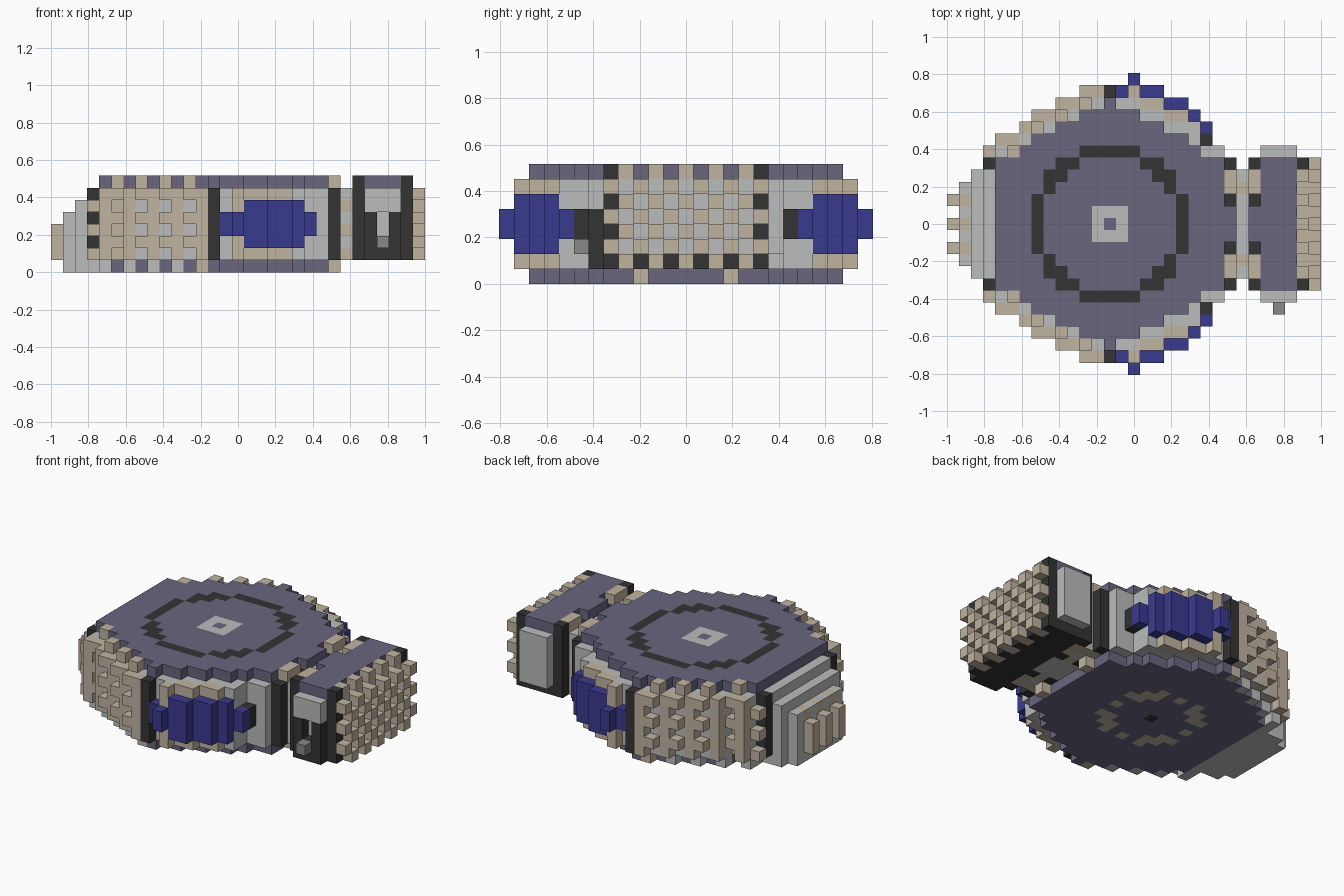
import bpy
import bmesh
from math import hypot

cube = bpy.data.objects.get("Cube")
if cube:
    bpy.data.objects.remove(cube)

V = 2 / 31          # edge of one block
HUB = 13            # column of the hull centre


def linear(c):
    c /= 255
    return c / 12.92 if c <= 0.04045 else ((c + 0.055) / 1.055) ** 2.4


def material(name, r, g, b):
    m = bpy.data.materials.new(name)
    m.use_nodes = True
    col = (linear(r), linear(g), linear(b), 1)
    m.diffuse_color = col
    bsdf = next(n for n in m.node_tree.nodes if n.type == 'BSDF_PRINCIPLED')
    bsdf.inputs["Base Color"].default_value = col
    return m


MATS = {
    "purple": material("slate purple", 106, 102, 127),
    "beige": material("warm beige", 192, 180, 160),
    "grey": material("light grey", 186, 189, 188),
    "dark": material("charcoal", 51, 51, 51),
    "blue": material("deep blue", 58, 58, 143),
    "steel": material("mid grey", 136, 136, 136),
}
blocks = {}         # (column, row, level) -> (part, colour)


def put(part, colour, i, j, k):
    """Fill a block range; each range is a number or an inclusive pair."""
    spans = [(s, s) if isinstance(s, int) else s for s in (i, j, k)]
    for a in range(spans[0][0], spans[0][1] + 1):
        for b in range(spans[1][0], spans[1][1] + 1):
            for c in range(spans[2][0], spans[2][1] + 1):
                blocks[a, b, c] = (part, colour)


def both(part, colour, i, j, k):
    """Fill on the front and the back."""
    lo, hi = (j, j) if isinstance(j, int) else j
    put(part, colour, i, (lo, hi), k)
    put(part, colour, i, (-hi, -lo), k)


# Hull core, following the outline half depth of each column
outline = [6, 7, 7, 8, 9, 9, 10, 10, 11, 11, 11, 10, 11, 10, 10, 9, 9, 8, 6, 6]
depth = {i + 3: d for i, d in enumerate(outline)}
for i, d in depth.items():
    w = d if i in (14, 20, 21, 22) else d - 1
    put("hull", "grey", i, (-w, w), (1, 6))

# Top and bottom plates
for row in range(11):
    half = 9 if row < 6 else {6: 7, 7: 6, 8: 4, 9: 2, 10: 0}[row]
    both("top_plate", "purple", (HUB - half, HUB + half), row, 7)
    both("bottom_plate", "purple", (HUB - half, HUB + half), row, 0)

# Rings and hubs on the plates
for a in range(-6, 7):
    for b in range(-6, 7):
        r = round(hypot(a, b))
        if r == 6:
            put("top_plate", "dark", HUB + a, b, 7)
        if r == 4 and min(abs(a), abs(b)) != 1:
            put("bottom_plate", "beige", HUB + a, b, 0)
put("top_plate", "grey", (HUB - 1, HUB + 1), (-1, 1), 7)
put("top_plate", "purple", HUB, 0, 7)
put("bottom_plate", "dark", HUB, 0, 0)

# Ribbed and studded side walls
for i in range(4, HUB):
    d = depth[i]
    if i % 2 == 0:
        both("side_ribs", "beige", i, d, (1, 6))
        both("side_ribs", "grey", i, d - 1, 0)
    else:
        both("side_ribs", "beige" if i < 7 else "grey", i, d - 1, (1, 6))
        both("side_ribs", "beige", i, d - 1, 7)
        for k in (2, 4, 6):
            both("side_ribs", "beige", i, d, k)
both("side_ribs", "beige", HUB - 1, 10, 0)
for k in (1, 3, 5):
    both("side_ribs", "beige", 3, 6, k)

# Stepped exhaust block at the hull end
for i, half, top in ((1, 3, 4), (2, 4, 5), (3, 4, 6)):
    put("exhaust", "grey", i, (-half, half), (0, top))
put("exhaust", "grey", 4, (-5, 5), 0)
for j in (-2, 0, 2):
    put("exhaust", "beige", 1, j, (1, 4))
    put("exhaust", "beige", 0, j, (1, 3))

# Dark posts framing the wall sections
both("posts", "dark", 3, 5, (1, 6))
both("posts", "dark", HUB, 11, (1, 6))

# Bulging side windows with beige surrounds
for i in range(15, 20):
    both("window_frame", "beige", i, depth[i], (1, 6))
both("window_frame", "dark", 21, 7, (3, 4))
for i in range(14, 22):
    d = depth[i] + (2 if i == 21 else 1)
    both("window", "blue", i, d, (2, 5) if 16 <= i <= 20 else (3, 4))

# Neck between hull and side pod
for i in (23, 25):
    put("neck", "grey", i, (-1, 1), (1, 6))
    put("neck", "purple", i, (-1, 1), 7)
    both("neck", "beige", i, (3, 4), (1, 7))
    both("neck", "dark", i, 2, (1, 6))
    both("neck", "dark", i, 5, (1, 6))
both("neck", "beige", 23, 3, 0)
both("neck", "dark", 25, 5, 7)
for j in range(-4, 5):
    for k in range(1, 7):
        put("neck", "beige" if (j + k) % 2 and abs(j) > 1 else "grey", 24, j, k)

# Side pod body with front and back panels
put("pod", "dark", (26, 28), (-5, 5), (1, 6))
put("pod", "purple", (26, 28), (-5, 5), 7)
put("pod_back_panel", "grey", (26, 28), 6, (2, 6))
put("pod_front_panel", "grey", (26, 28), -6, (5, 6))
for i in (26, 28):
    put("pod_front_panel", "dark", i, -6, (1, 4))
put("pod_front_panel", "dark", 27, -6, (1, 2))
put("pod_front_panel", "grey", 27, -5, (3, 4))
put("pod_handle", "steel", 27, -7, 2)

# Chequered stud grid on the pod end
both("pod_studs", "dark", 29, 5, (1, 7))
for j in range(-5, 6):
    for k in range(1, 8):
        stud = (j + k) % 2 == 1
        if abs(j) < 5 and (stud or k < 7):
            colour = "beige" if stud else "dark" if k == 1 else "grey"
            put("pod_studs", colour, 29, j, k)
        if stud and k < 7:
            put("pod_studs", "beige", 30, j, k)

# Build one mesh per part from the exposed block faces
names = list(MATS)
for part in sorted({p for p, c in blocks.values()}):
    bm = bmesh.new()
    verts = {}
    for cell, (owner, colour) in blocks.items():
        if owner != part:
            continue
        for axis in range(3):
            for side in (0, 1):
                near = list(cell)
                near[axis] += 2 * side - 1
                if tuple(near) in blocks:
                    continue
                u, w = (axis + 1) % 3, (axis + 2) % 3
                ring = []
                for a, b in ((0, 0), (1, 0), (1, 1), (0, 1)):
                    p = list(cell)
                    p[axis] += side
                    p[u] += a
                    p[w] += b
                    key = tuple(p)
                    if key not in verts:
                        verts[key] = bm.verts.new(
                            (key[0] * V - 1, (key[1] - 0.5) * V, key[2] * V))
                    ring.append(verts[key])
                face = bm.faces.new(ring if side else ring[::-1])
                face.material_index = names.index(colour)
    mesh = bpy.data.meshes.new(part)
    for m in MATS.values():
        mesh.materials.append(m)
    bm.to_mesh(mesh)
    bm.free()
    bpy.context.collection.objects.link(bpy.data.objects.new(part, mesh))
